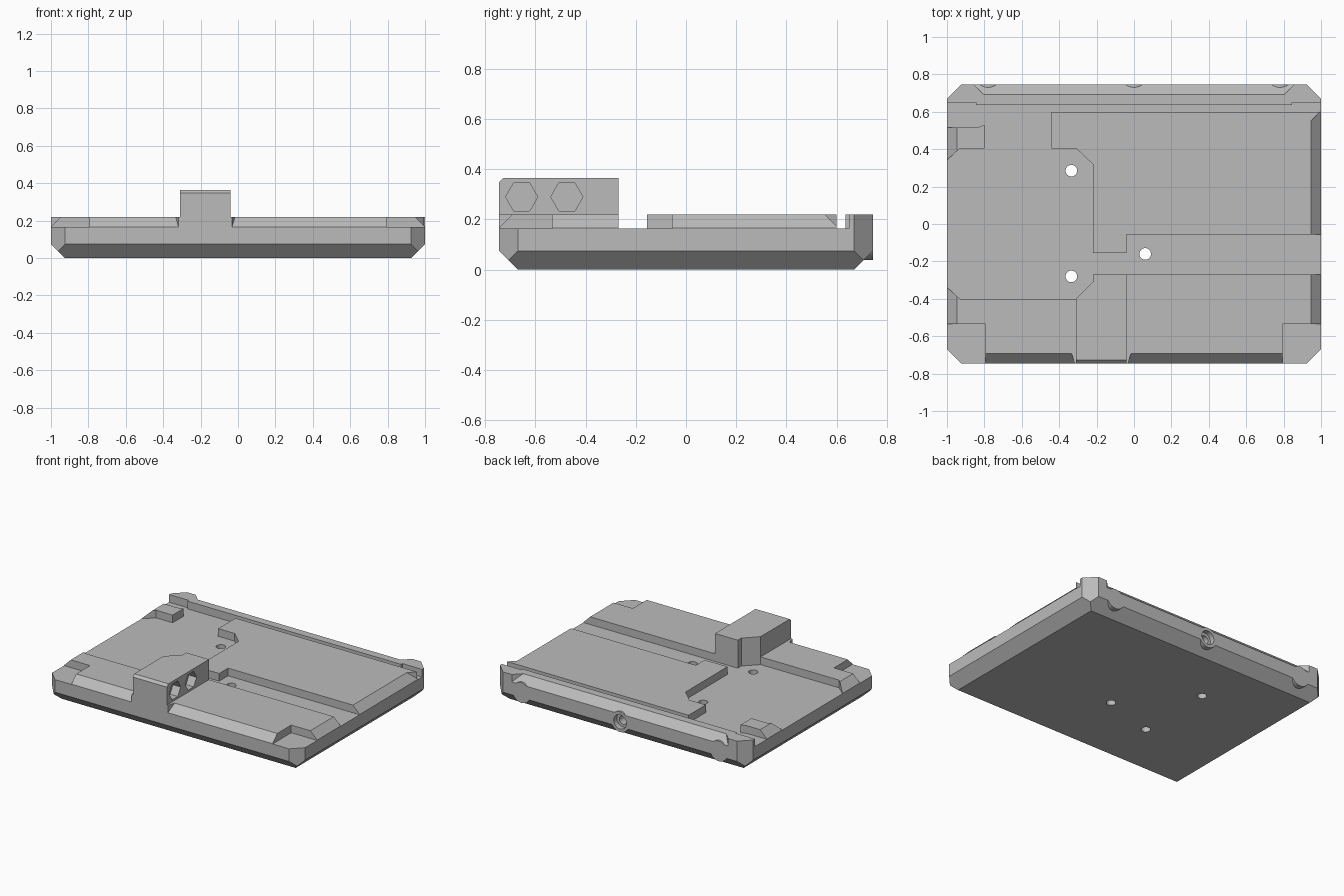
import bpy, bmesh, math
from mathutils import Vector, Matrix

cube = bpy.data.objects.get("Cube")
if cube:
    bpy.data.objects.remove(cube, do_unlink=True)

X, Y = 1.0, 0.745                 # half extents of the plate
FLOOR, TOP, BLOCK_TOP = 0.165, 0.22, 0.365
BEVEL = 0.075                     # underside bevel and corner cuts

metal = bpy.data.materials.new("light_grey_metal")
metal.use_nodes = True
grey = (0.5, 0.5, 0.5, 1)
metal.diffuse_color = grey
metal.node_tree.nodes["Principled BSDF"].inputs["Base Color"].default_value = grey


def make(name, bm):
    bmesh.ops.recalc_face_normals(bm, faces=bm.faces)
    mesh = bpy.data.meshes.new(name)
    bm.to_mesh(mesh)
    bm.free()
    mesh.materials.append(metal)
    obj = bpy.data.objects.new(name, mesh)
    bpy.context.collection.objects.link(obj)
    return obj


def hull(name, points):
    bm = bmesh.new()
    verts = [bm.verts.new(p) for p in points]
    res = bmesh.ops.convex_hull(bm, input=verts)
    junk = {v for v in res["geom_interior"] + res["geom_unused"]
            if isinstance(v, bmesh.types.BMVert)}
    bmesh.ops.delete(bm, geom=list(junk), context='VERTS')
    bmesh.ops.dissolve_limit(bm, angle_limit=0.01, verts=bm.verts, edges=bm.edges)
    return make(name, bm)


def prism(name, outline, z0, z1):
    bm = bmesh.new()
    face = bm.faces.new([bm.verts.new((x, y, z0)) for x, y in outline])
    res = bmesh.ops.extrude_face_region(bm, geom=[face])
    top = [v for v in res["geom"] if isinstance(v, bmesh.types.BMVert)]
    bmesh.ops.translate(bm, verts=top, vec=(0, 0, z1 - z0))
    return make(name, bm)


def box(name, x0, x1, y0, y1, z0=FLOOR, z1=0.5):
    return prism(name, [(x0, y0), (x1, y0), (x1, y1), (x0, y1)], z0, z1)


def rod(name, start, end, radius, sides=32):
    a, b = Vector(start), Vector(end)
    bm = bmesh.new()
    bmesh.ops.create_cone(bm, cap_ends=True, segments=sides, radius1=radius,
                          radius2=radius, depth=(b - a).length)
    turn = (b - a).to_track_quat('Z', 'Y').to_matrix().to_4x4()
    bm.transform(Matrix.Translation((a + b) / 2) @ turn)
    return make(name, bm)


def combine(target, tool, operation='DIFFERENCE'):
    mod = target.modifiers.new("shape", 'BOOLEAN')
    mod.operation, mod.solver, mod.object = operation, 'EXACT', tool
    bpy.context.view_layer.objects.active = target
    bpy.ops.object.modifier_apply(modifier=mod.name)
    bpy.data.objects.remove(tool, do_unlink=True)


def edge_wedge(side, t0, t1, flare0=0, flare1=0):
    """Wedge that bevels one upper edge of the plate between t0 and t1."""
    points = []
    for d, z in ((-0.075, 0.242), (0.02, 0.147), (0.02, 0.242)):
        k = (d + 0.055) / 0.055 if d > 0 else 0
        for t in (t0 - flare0 * k, t1 + flare1 * k):
            if side in "fb":
                points.append((t, (Y + d) * (1 if side == "b" else -1), z))
            else:
                points.append(((X + d) * (1 if side == "r" else -1), t, z))
    return hull("edge_cutter", points)


# Plate with cut corners and bevelled underside
points = []
for sx in (-1, 1):
    for sy in (-1, 1):
        for inset, z in ((BEVEL, 0), (BEVEL / 2, BEVEL / 2)):
            points.append((sx * (X - inset), sy * (Y - inset), z))
        for z in (BEVEL, TOP):
            points += [(sx * X, sy * (Y - BEVEL), z), (sx * (X - BEVEL), sy * Y, z)]
plate = hull("housing_plate", points)

# Bevels on the upper edges
for args in (("f", -0.9, -0.34, 0, 0.02), ("f", -0.01, 0.9, 0.02, 0),
             ("l", -0.6, 0.56), ("r", -0.6, 0.53, 0, 0.07),
             ("b", -0.78, 0.78, 0.07, 0.07)):
    combine(plate, edge_wedge(*args))

# Sunken floor and cross channel
floor_outline = [
    (-1.1, -0.25), (-0.93, -0.4), (-0.31, -0.4), (-0.22, -0.31), (-0.22, -0.27),
    (1.1, -0.27), (1.1, -0.055), (-0.04, -0.055), (-0.04, -0.155), (-0.22, -0.155),
    (-0.22, 0.32), (-0.31, 0.405), (-0.44, 0.405), (-0.44, 0.62), (-1.1, 0.62),
    (-1.1, 0.515), (-0.84, 0.515), (-0.8, 0.53), (-0.8, 0.405), (-0.93, 0.405),
    (-1.1, 0.25)]
combine(plate, prism("floor_cutter", floor_outline, FLOOR, 0.5))

# Rear groove, corner seats and the finger scoop
combine(plate, box("groove_cutter", -1.1, 1.1, 0.6, 0.635))
for s in (-1, 1):
    inner, outer = sorted((s * 0.795, s * 1.1))
    combine(plate, box("front_seat_cutter", inner, outer, -0.9, -0.535))
    inner, outer = sorted((s * 0.845, s * 1.1))
    combine(plate, box("rear_seat_cutter", inner, outer, 0.6, 0.65))
combine(plate, rod("scoop_cutter", (0.8, 0.485, 0.28), (1.1, 0.485, 0.28), 0.075, 48))

# Clamp block with a cut rear corner and bevelled front edge
block = prism("clamp_block", [(-0.31, -Y), (-0.04, -Y), (-0.04, -0.27),
                              (-0.22, -0.27), (-0.22, -0.31), (-0.31, -0.4)],
              0.1, BLOCK_TOP)
combine(block, hull("block_edge_cutter", [
    (x, y, z) for x in (-0.5, 0.1)
    for y, z in ((-Y - 0.02, 0.328), (-Y + 0.037, 0.385), (-Y - 0.02, 0.385))]))
combine(plate, block, 'UNION')

# Cross bores with hexagonal nut pockets
for y in (-0.655, -0.475):
    combine(plate, rod("bore_cutter", (-0.5, y, 0.29), (0.1, y, 0.29), 0.032))
    pocket = prism("nut_cutter", [
        (y + 0.064 * math.cos(i * math.pi / 3), 0.29 + 0.064 * math.sin(i * math.pi / 3))
        for i in range(6)], -0.1, 0.1)
    # stand the prism up so that its axis runs along x
    pocket.data.transform(Matrix(((0, 0, 1, 0), (1, 0, 0, 0), (0, 1, 0, 0), (0, 0, 0, 1))))
    combine(plate, pocket)

# Rear bosses with counterbored holes
for x in (-0.78, 0, 0.78):
    combine(plate, rod("boss", (x, 0.66, 0.11), (x, Y, 0.11), 0.072), 'UNION')
    combine(plate, rod("bore_cutter", (x, 0.71, 0.11), (x, 0.8, 0.11), 0.05))
    combine(plate, rod("bore_cutter", (x, 0.62, 0.11), (x, 0.8, 0.11), 0.03))

# Screw holes, counterbored from below
holes = [(s * 0.9, y) for s in (-1, 1) for y in (-0.64, 0.65)]
holes += [(x, y) for x in (-0.9, -0.335) for y in (-0.28, 0.285)]
holes += [(0.06, -0.16), (0.9, -0.16)]
for x, y in holes:
    combine(plate, rod("hole_cutter", (x, y, -0.1), (x, y, 0.5), 0.031))
    combine(plate, rod("hole_cutter", (x, y, -0.1), (x, y, 0.08), 0.05))

bpy.ops.object.select_all(action='DESELECT')
plate.select_set(True)
bpy.context.view_layer.objects.active = plate
bpy.ops.object.shade_smooth_by_angle(angle=math.radians(30))
